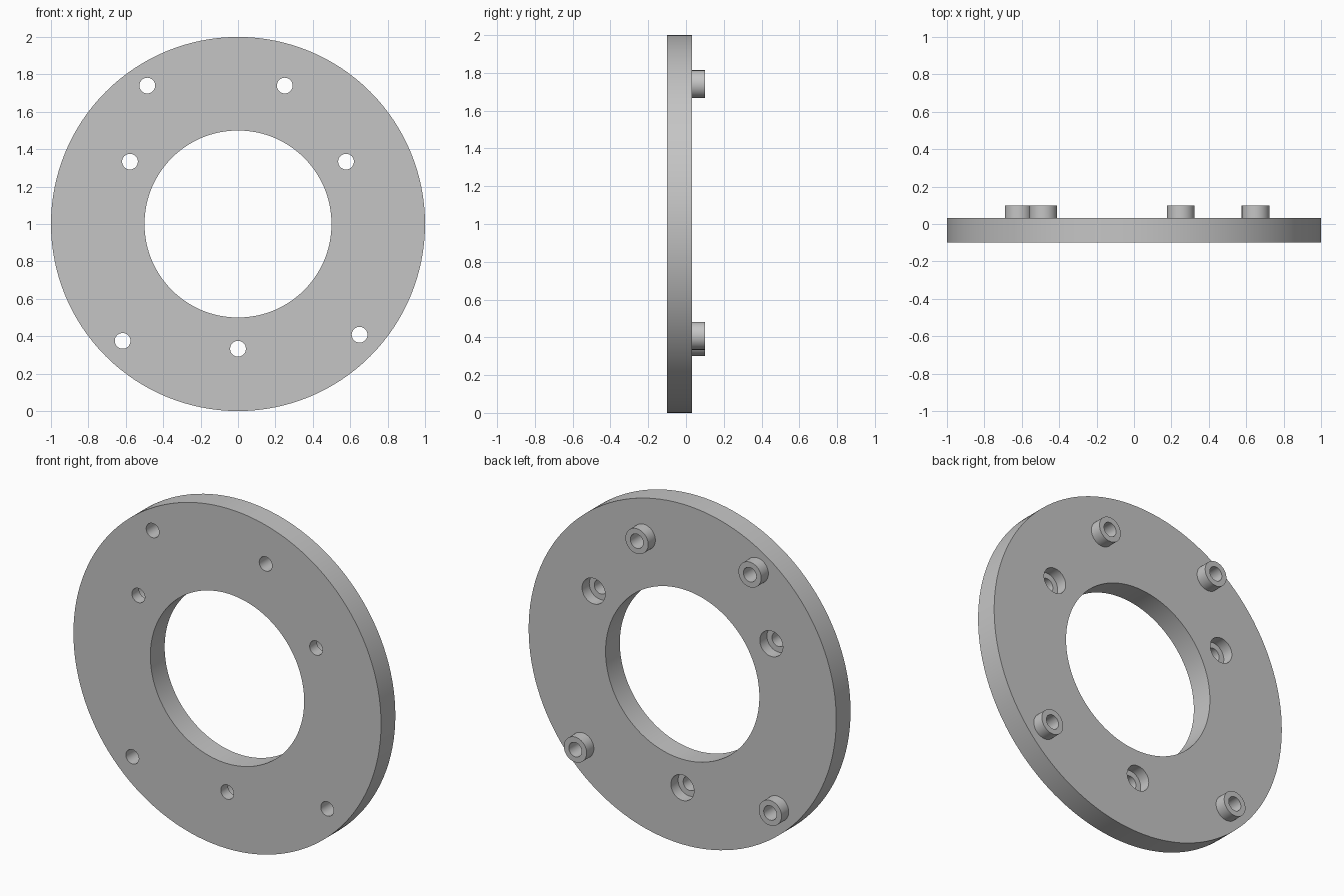
import bpy
import math
from mathutils import Matrix

if "Cube" in bpy.data.objects:
    bpy.data.objects.remove(bpy.data.objects["Cube"], do_unlink=True)

FRONT, BACK, BOSS_END = -0.1, 0.033, 0.1
FLOOR = (FRONT + BACK) / 2          # counterbore floor depth
HOLE_R, BORE_R, BOSS_R = 0.042, 0.075, 0.074
BOSSES = [(-0.485, 1.74), (0.25, 1.74), (-0.617, 0.375), (0.65, 0.408)]
BORES = [(0.667 * math.cos(a), 1 + 0.667 * math.sin(a))
         for a in (math.radians(d) for d in (30, 150, 270))]

# Plain grey metal
grey = bpy.data.materials.new("grey_metal")
grey.use_nodes = True
colour = (0.56, 0.56, 0.56, 1)
grey.diffuse_color = colour
grey.node_tree.nodes["Principled BSDF"].inputs["Base Color"].default_value = colour


def disc(name, x, z, radius, y0, y1, sides=48):
    """Cylinder along y from y0 to y1."""
    bpy.ops.mesh.primitive_cylinder_add(vertices=sides, radius=radius, depth=y1 - y0)
    ob = bpy.context.object
    ob.name = name
    ob.data.transform(Matrix.Translation((x, (y0 + y1) / 2, z))
                      @ Matrix.Rotation(math.pi / 2, 4, "X"))
    ob.data.materials.append(grey)
    return ob


# Flange plate
plate = disc("flange_plate", 0, 1, 1, FRONT, BACK, 128)
helpers = []


def combine(tool, operation):
    mod = plate.modifiers.new(tool.name, "BOOLEAN")
    mod.operation, mod.solver, mod.object = operation, "EXACT", tool
    tool.hide_render = True
    helpers.append(tool)


# Raised bosses on the back
for x, z in BOSSES:
    combine(disc("boss", x, z, BOSS_R, BACK - 0.02, BOSS_END), "UNION")

# Centre opening, through holes and counterbores
combine(disc("centre_cutter", 0, 1, 0.5, -0.3, 0.3, 128), "DIFFERENCE")
for x, z in BOSSES + BORES:
    combine(disc("hole_cutter", x, z, HOLE_R, -0.3, 0.3), "DIFFERENCE")
for x, z in BORES:
    combine(disc("counterbore_cutter", x, z, BORE_R, FLOOR, 0.3), "DIFFERENCE")

# Bake the cuts and drop the helpers
bpy.context.view_layer.update()
graph = bpy.context.evaluated_depsgraph_get()
mesh = bpy.data.meshes.new_from_object(plate.evaluated_get(graph))
plate.modifiers.clear()
plate.data = mesh
for tool in helpers:
    bpy.data.objects.remove(tool, do_unlink=True)

# Smooth round walls with crisp rims
mesh.materials.clear()
mesh.materials.append(grey)
for face in mesh.polygons:
    face.material_index = 0
bpy.ops.object.select_all(action="DESELECT")
plate.select_set(True)
bpy.context.view_layer.objects.active = plate
bpy.ops.object.shade_smooth_by_angle(angle=math.radians(30))
